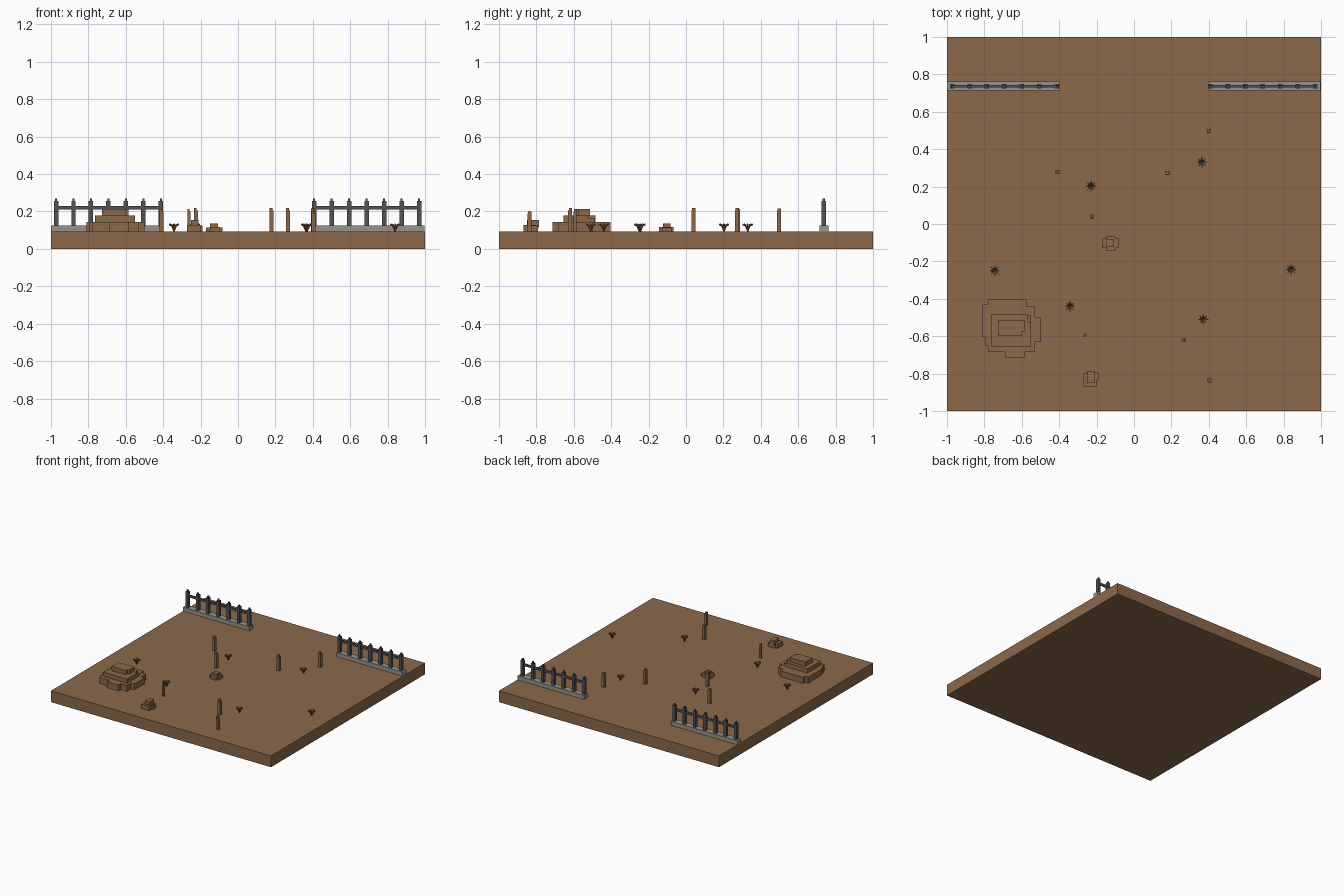
import bpy, bmesh, math

if "Cube" in bpy.data.objects:
    bpy.data.objects.remove(bpy.data.objects["Cube"])

def material(name, rgb):
    m = bpy.data.materials.new(name)
    m.diffuse_color = (*rgb, 1)
    m.use_nodes = True
    m.node_tree.nodes["Principled BSDF"].inputs["Base Color"].default_value = m.diffuse_color
    return m

DIRT = material("dirt brown", (0.258, 0.141, 0.070))
STONE = material("grey stone", (0.305, 0.296, 0.254))
IRON = material("dark iron", (0.084, 0.084, 0.093))
G = 0.093  # ground level

def finish(name, bm, mat):
    bmesh.ops.recalc_face_normals(bm, faces=bm.faces)
    me = bpy.data.meshes.new(name)
    bm.to_mesh(me)
    bm.free()
    me.materials.append(mat)
    ob = bpy.data.objects.new(name, me)
    bpy.context.collection.objects.link(ob)
    return ob

def box(bm, x0, x1, y0, y1, z0, z1):
    vs = bmesh.ops.create_cube(bm, size=1)["verts"]
    for v in vs:
        v.co = (x1 if v.co.x > 0 else x0, y1 if v.co.y > 0 else y0, z1 if v.co.z > 0 else z0)

def prism(bm, pts, z0, z1):
    f = bm.faces.new([bm.verts.new((x, y, z0)) for x, y in pts])
    ext = bmesh.ops.extrude_face_region(bm, geom=[f], use_keep_orig=True)["geom"]
    for v in ext:
        if isinstance(v, bmesh.types.BMVert):
            v.co.z = z1

# ground slab
bm = bmesh.new()
box(bm, -1, 1, -1, 1, 0, G)
finish("ground_slab", bm, DIRT)

# two fence sections: stone kerb, pickets with tips, one rail
for side, x0 in (("left", -1.0), ("right", 0.395)):
    x1 = x0 + 0.603
    bm = bmesh.new()
    box(bm, x0, x1, 0.713, 0.762, G, 0.126)
    finish(side + "_fence_kerb", bm, STONE)
    bm = bmesh.new()
    first = x0 + (0.027 if side == "left" else 0.012)
    for i in range(7):
        x = first + i * 0.0935
        box(bm, x - 0.012, x + 0.012, 0.725, 0.749, 0.126, 0.255)
        box(bm, x - 0.006, x + 0.006, 0.731, 0.743, 0.255, 0.268)
    box(bm, first, first + 6 * 0.0935, 0.730, 0.744, 0.211, 0.228)
    finish(side + "_fence_iron", bm, IRON)

# large stepped mound
bm = bmesh.new()
outline = [(-.81, -.43), (-.78, -.43), (-.78, -.405), (-.625, -.405), (-.575, -.405),
           (-.575, -.44), (-.53, -.44), (-.53, -.50), (-.50, -.50), (-.50, -.63),
           (-.53, -.63), (-.53, -.685), (-.585, -.685), (-.585, -.715), (-.69, -.715),
           (-.69, -.685), (-.78, -.685), (-.78, -.65), (-.797, -.65), (-.797, -.605), (-.81, -.605)]
prism(bm, outline, G, 0.143)
box(bm, -.765, -.57, -.655, -.485, .143, .178)
box(bm, -.57, -.55, -.655, -.525, .143, .178)
box(bm, -.57, -.55, -.525, -.49, .143, .165)
box(bm, -.728, -.60, -.60, -.512, .178, .214)
box(bm, -.60, -.585, -.575, -.512, .178, .214)
finish("stepped_mound", bm, DIRT)

# two small stepped stones
bm = bmesh.new()
box(bm, -.17, -.083, -.128, -.078, G, .115)
box(bm, -.148, -.098, -.145, -.068, G, .118)
box(bm, -.15, -.107, -.122, -.083, .115, .135)
finish("small_rock_middle", bm, DIRT)
bm = bmesh.new()
box(bm, -.272, -.20, -.868, -.80, G, .128)
box(bm, -.255, -.19, -.835, -.79, G, .124)
box(bm, -.25, -.212, -.85, -.785, .115, .155)
finish("small_rock_front", bm, DIRT)

# upright stakes with a narrower broken tip: x, y, top height
stakes = [(.40, .497, .216), (-.41, .278, .214), (.18, .272, .218), (-.225, .04, .218),
          (-.263, -.593, .212), (.268, -.62, .218), (.403, -.837, .20)]
for i, (x, y, top) in enumerate(stakes):
    bm = bmesh.new()
    w = 0.008 if i == 4 else 0.011
    box(bm, x - w, x + w, y - w, y + w, G, top - .012)
    box(bm, x - w, x + w * .4, y - w * .6, y + w, top - .012, top)
    finish(f"stake_{i + 1}", bm, DIRT)

# dry grass tufts: eight blades leaning out, bending up then down
tufts = [(.363, .33), (-.23, .203), (-.745, -.25), (.84, -.243), (-.342, -.44), (.37, -.51)]
for i, (tx, ty) in enumerate(tufts):
    bm = bmesh.new()
    for k in range(8):
        a = k * math.pi / 4
        c, s = math.cos(a), math.sin(a)
        rings = []
        for r, z, w in ((.002, G, .003), (.016, .122, .0045), (.027, .125, .002)):
            ring = []
            for dw, dz in ((-w, 0), (w, 0), (w, .010), (-w, .010)):
                ring.append(bm.verts.new((tx + r * c - dw * s, ty + r * s + dw * c, z + dz)))
            rings.append(ring)
        for p, q in zip(rings, rings[1:]):
            for j in range(4):
                n = (j + 1) % 4
                bm.faces.new((p[j], p[n], q[n], q[j]))
        bm.faces.new(rings[0])
        bm.faces.new(rings[-1])
    finish(f"grass_tuft_{i + 1}", bm, DIRT)
